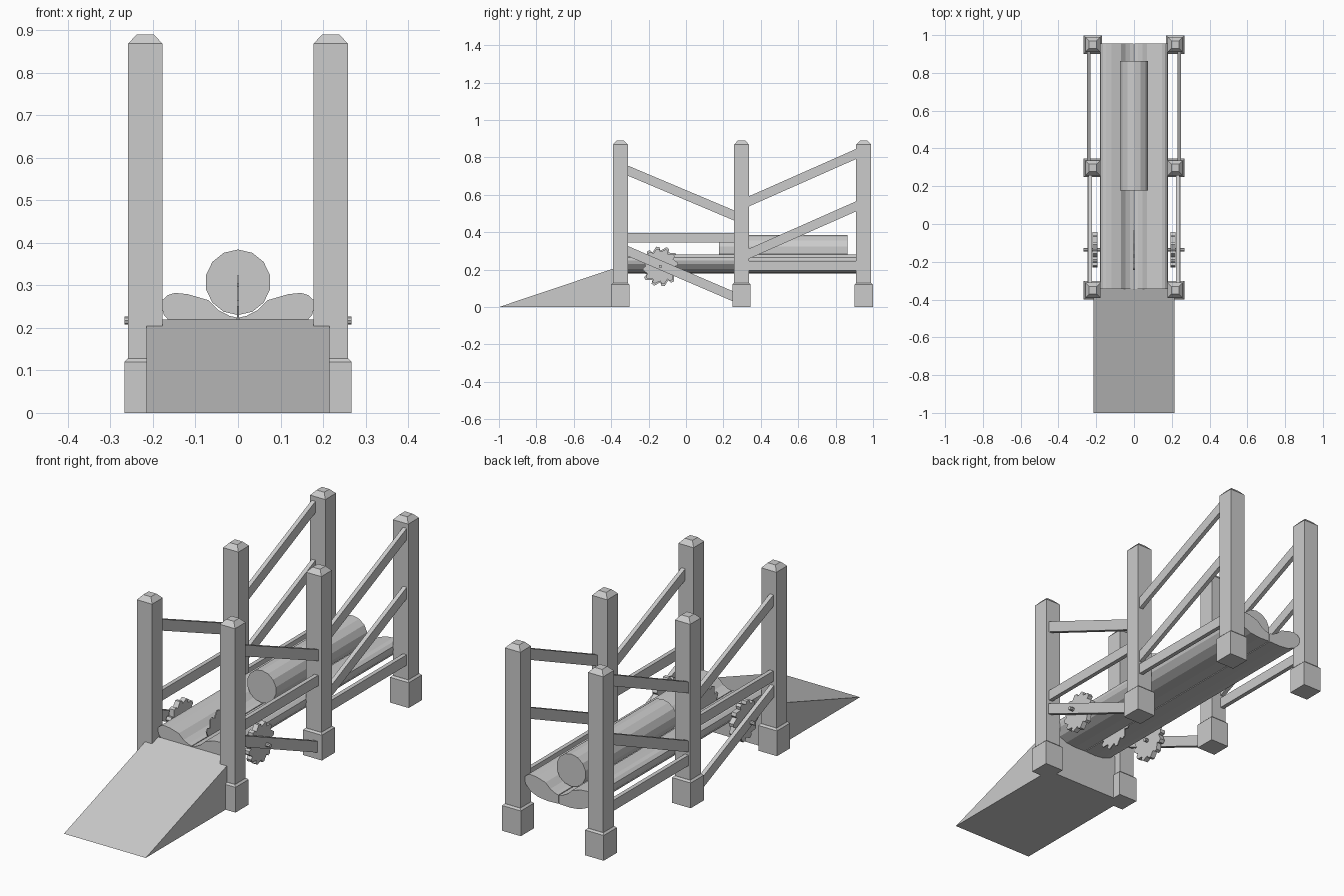
import bpy, bmesh, math
from mathutils import Vector

if "Cube" in bpy.data.objects:
    bpy.data.objects.remove(bpy.data.objects["Cube"], do_unlink=True)

grey = bpy.data.materials.new("plain_grey")
grey.use_nodes = True
COLOUR = (0.6, 0.6, 0.6, 1)
grey.diffuse_color = COLOUR
grey.node_tree.nodes["Principled BSDF"].inputs["Base Color"].default_value = COLOUR


def finish(name, bm):
    bmesh.ops.recalc_face_normals(bm, faces=bm.faces)
    mesh = bpy.data.meshes.new(name)
    bm.to_mesh(mesh)
    bm.free()
    mesh.materials.append(grey)
    obj = bpy.data.objects.new(name, mesh)
    bpy.context.collection.objects.link(obj)
    return obj


def extrude_profile(name, points, offset):
    """Close a flat outline and extrude it along offset."""
    bm = bmesh.new()
    face = bm.faces.new([bm.verts.new(p) for p in points])
    made = bmesh.ops.extrude_face_region(bm, geom=[face])
    verts = [v for v in made["geom"] if isinstance(v, bmesh.types.BMVert)]
    bmesh.ops.translate(bm, verts=verts, vec=Vector(offset))
    return finish(name, bm)


def side_profile(name, yz, x0, x1):
    return extrude_profile(name, [(x0, y, z) for y, z in yz], (x1 - x0, 0, 0))


def square_stack(name, x, y, levels):
    """Stack square rings given as (height, half width)."""
    bm = bmesh.new()
    corners = ((-1, -1), (1, -1), (1, 1), (-1, 1))
    rings = [[bm.verts.new((x + a * h, y + b * h, z)) for a, b in corners]
             for z, h in levels]
    bm.faces.new(rings[0])
    bm.faces.new(rings[-1])
    for low, high in zip(rings, rings[1:]):
        for i in range(4):
            j = (i + 1) % 4
            bm.faces.new((low[i], low[j], high[j], high[i]))
    return finish(name, bm)


def saw_blade(name, x, thick, inner, outer, teeth=12):
    yz = []
    for i in range(teeth):
        for part, r in ((0, inner), (0.6, outer), (0.9, outer * 0.96)):
            a = -math.tau * (i + part) / teeth
            yz.append((BLADE_Y + r * math.cos(a), BLADE_Z + r * math.sin(a)))
    return side_profile(name, yz, x - thick / 2, x + thick / 2)


def cylinder(name, radius, length, sides, location, rotation):
    bpy.ops.mesh.primitive_cylinder_add(vertices=sides, radius=radius, depth=length,
                                        location=location, rotation=rotation)
    obj = bpy.context.object
    obj.name = name
    obj.data.materials.append(grey)
    return obj


POST_X = 0.218
POST_Y = {"front": -0.351, "middle": 0.297, "back": 0.95}
BLADE_Y, BLADE_Z = -0.137, 0.217

# Rails: name, start post, end post, start and end height of the lower edge, x
RAILS = (
    ("upper_front_rail", "front", "middle", 0.715, 0.45, 0.232),
    ("level_front_rail", "front", "middle", 0.345, 0.345, 0.232),
    ("lower_front_rail", "front", "middle", 0.285, 0.015, 0.235),
    ("upper_back_rail", "middle", "back", 0.525, 0.805, 0.24),
    ("lower_back_rail", "middle", "back", 0.245, 0.525, 0.24),
    ("level_back_rail", "middle", "back", 0.195, 0.195, 0.24),
)

# Outline of one half of the split trough, from the seam outwards
TROUGH = ((0.002, 0.182), (0.06, 0.18), (0.11, 0.186), (0.15, 0.203), (0.174, 0.23),
          (0.18, 0.25), (0.178, 0.265), (0.165, 0.277), (0.148, 0.282), (0.118, 0.279),
          (0.07, 0.265), (0.045, 0.241), (0.02, 0.228), (0.002, 0.224))

for side, s in (("left", 1), ("right", -1)):
    # Posts with bevelled caps and footings
    for place, y in POST_Y.items():
        square_stack(f"{side}_{place}_post", s * POST_X, y,
                     ((0.1, 0.04), (0.868, 0.04), (0.89, 0.02)))
        square_stack(f"{side}_{place}_footing", s * POST_X, y,
                     ((0, 0.049), (0.12, 0.049), (0.128, 0.041)))

    # Rails
    for name, start, end, z0, z1, x in RAILS:
        y0, y1 = POST_Y[start] + 0.01, POST_Y[end] - 0.01
        tall = 0.05 if z0 == z1 else 0.054
        outline = ((y0, z0), (y1, z1), (y1, z1 + tall), (y0, z0 + tall))
        side_profile(f"{side}_{name}", outline, s * (x - 0.01), s * (x + 0.01))

    # Half of the trough
    extrude_profile(f"{side}_trough_half", [(s * x, -0.345, z) for x, z in TROUGH],
                    (0, 1.3, 0))

    # Side blade and its axle
    saw_blade(f"{side}_side_blade", s * 0.207, 0.025, 0.078, 0.096)
    cylinder(f"{side}_axle", 0.009, 0.09, 8, (s * 0.222, BLADE_Y, BLADE_Z),
             (0, math.pi / 2, 0))

# Blade standing in the trough seam
saw_blade("centre_blade", 0, 0.005, 0.085, 0.108)

# Log lying in the trough
cylinder("log", 0.077, 0.685, 14, (0, 0.52, 0.307), (math.pi / 2, 0, 0))

# Entry ramp
side_profile("ramp", ((-1, 0), (-0.345, 0), (-0.345, 0.22)), -0.215, 0.215)
